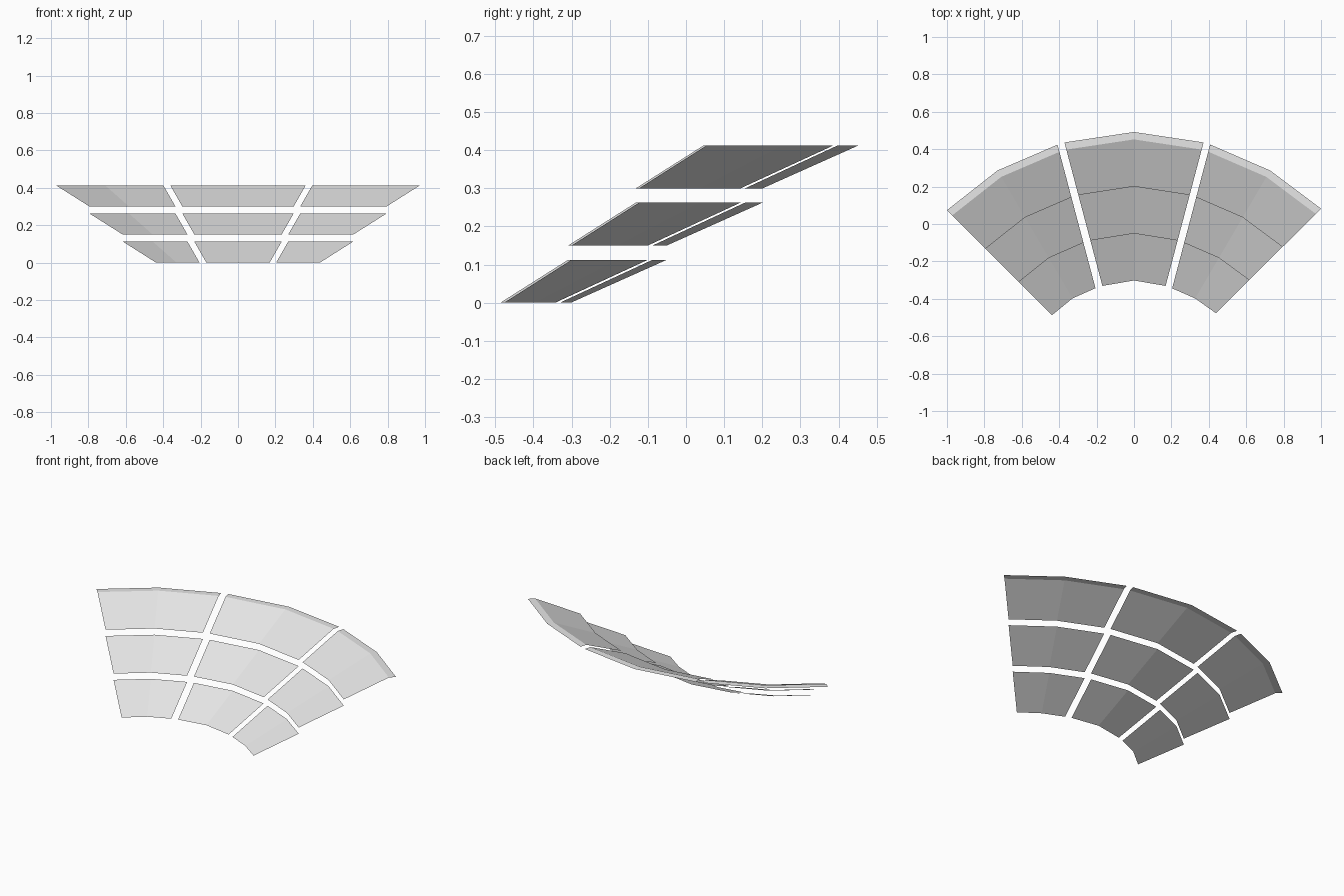
import bpy
import bmesh
from mathutils import Vector

cube = bpy.data.objects.get("Cube")
if cube:
    bpy.data.objects.remove(cube, do_unlink=True)

grey = bpy.data.materials.new("light_grey")
grey.use_nodes = True
grey.diffuse_color = (0.8, 0.8, 0.8, 1)
grey.node_tree.nodes["Principled BSDF"].inputs["Base Color"].default_value = (0.8, 0.8, 0.8, 1)

# Plan of each block: inner and outer edge points, running from -x to +x
BLOCKS = {
    "right": ([(-0.438, -0.487), (-0.329, -0.398), (-0.206, -0.343)],
              [(-1.0, 0.074), (-0.73, 0.286), (-0.409, 0.424)]),
    "centre": ([(-0.169, -0.331), (0, -0.302), (0.169, -0.331)],
               [(-0.372, 0.436), (0, 0.492), (0.372, 0.436)]),
    "left": ([(0.204, -0.344), (0.327, -0.398), (0.438, -0.477)],
             [(0.407, 0.425), (0.728, 0.286), (1.0, 0.082)]),
}
TIERS = ("lower", "middle", "upper")
RISE, STEP = 0.1125, 0.15   # height of a tier, and from tier to tier
DEPTH = 0.95 / len(TIERS)   # share of the plan depth per tier


def make_panel(name, inner, outer, profile):
    """Sweep a (depth share, height) profile between two plan edges."""
    bm = bmesh.new()
    rows = []
    for share, z in profile:
        row = []
        for a, b in zip(inner, outer):
            p = Vector(a).lerp(Vector(b), share)
            row.append(bm.verts.new((p.x, p.y, z)))
        rows.append(row)
    for low, high in zip(rows, rows[1:]):
        for i in range(len(low) - 1):
            bm.faces.new((low[i], low[i + 1], high[i + 1], high[i]))
    mesh = bpy.data.meshes.new(name)
    bm.to_mesh(mesh)
    bm.free()
    mesh.materials.append(grey)
    obj = bpy.data.objects.new(name, mesh)
    bpy.context.collection.objects.link(obj)


# Sloped seating tiers; the upper one ends in a flat rim
for side, (inner, outer) in BLOCKS.items():
    for i, tier in enumerate(TIERS):
        base = i * STEP
        profile = [(i * DEPTH, base), ((i + 1) * DEPTH, base + RISE)]
        if tier == "upper":
            profile.append((1, base + RISE))
        make_panel(f"{tier}_stand_{side}", inner, outer, profile)
